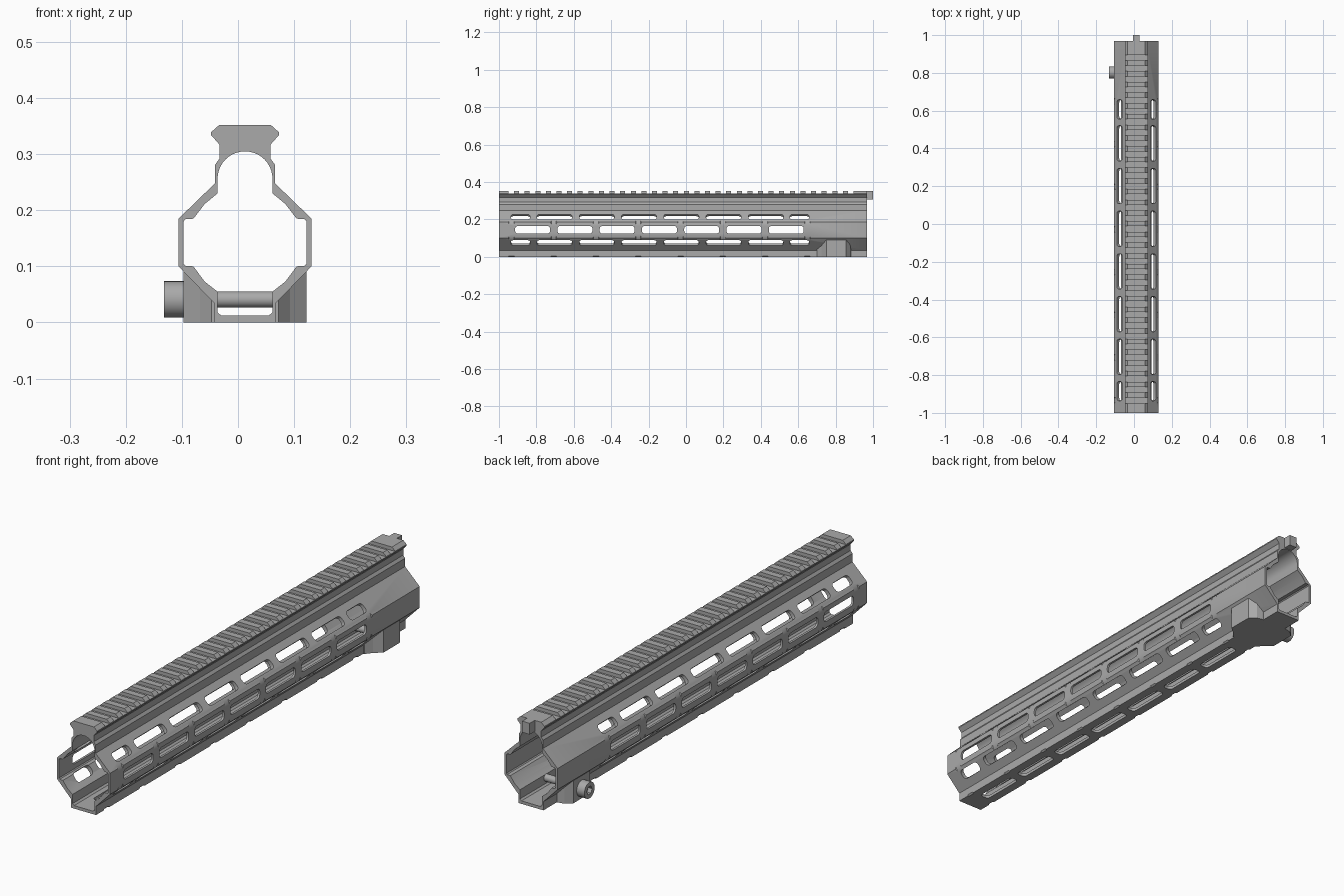
import bpy, bmesh, math
from mathutils import Matrix, Vector

if "Cube" in bpy.data.objects:
    bpy.data.objects.remove(bpy.data.objects["Cube"], do_unlink=True)

CX = 0.0125          # centre line of the tube
PITCH = 0.226        # spacing of the accessory slots
FRONT, REAR = -1.0, 0.968

metal = bpy.data.materials.new("satin grey metal")
metal.use_nodes = True
metal.diffuse_color = (0.4, 0.4, 0.4, 1)
metal.node_tree.nodes["Principled BSDF"].inputs["Base Color"].default_value = (0.4, 0.4, 0.4, 1)


def make_object(name, bm):
    bmesh.ops.recalc_face_normals(bm, faces=bm.faces)
    mesh = bpy.data.meshes.new(name)
    bm.to_mesh(mesh)
    bm.free()
    mesh.materials.append(metal)
    obj = bpy.data.objects.new(name, mesh)
    bpy.context.collection.objects.link(obj)
    return obj


def loft(bm, rings):
    """Skin a list of closed rings and cap both ends."""
    rows = [[bm.verts.new(p) for p in ring] for ring in rings]
    n = len(rows[0])
    for a, b in zip(rows, rows[1:]):
        for i in range(n):
            j = (i + 1) % n
            bm.faces.new((a[i], a[j], b[j], b[i]))
    bm.faces.new(rows[0])
    bm.faces.new(rows[-1][::-1])


def extrude_y(bm, profile, y0, y1):
    loft(bm, [[(x + CX, y, z) for x, z in profile] for y in (y0, y1)])


def mirrored(half):
    return half + [(-x, z) for x, z in reversed(half)]


def slot(bm, x, y, z, angle, length, depth, width=0.04, radius=0.014):
    """Rounded slot prism along y; it cuts along the direction given by angle in xz."""
    out = Vector((math.cos(angle), 0, math.sin(angle)))
    side = Vector((-out.z, 0, out.x))
    pts = []
    for k in range(4):
        sy, sw = ((1, 1), (-1, 1), (-1, -1), (1, -1))[k]
        for s in range(5):
            a = math.pi / 2 * (k + s / 4)
            pts.append((sy * (length / 2 - radius) + radius * math.cos(a),
                        sw * (width / 2 - radius) + radius * math.sin(a)))
    centre = Vector((x + CX, y, z))
    loft(bm, [[centre + out * d + side * w + Vector((0, v, 0)) for v, w in pts]
              for d in (-depth / 2, depth / 2)])


def cut(target, cutter):
    cutter.hide_render = True
    mod = target.modifiers.new("cut", "BOOLEAN")
    mod.operation, mod.solver, mod.object = "DIFFERENCE", "EXACT", cutter
    deps = bpy.context.evaluated_depsgraph_get()
    mesh = bpy.data.meshes.new_from_object(target.evaluated_get(deps))
    target.modifiers.clear()
    target.data = mesh
    bpy.data.objects.remove(cutter, do_unlink=True)


def smooth(obj):
    bpy.ops.object.select_all(action="DESELECT")
    obj.select_set(True)
    bpy.context.view_layer.objects.active = obj
    bpy.ops.object.shade_smooth_by_angle(angle=math.radians(25))


# Tube with the top rail, as one extruded section
outer = [(0.0555, 0), (0.0555, 0.035), (0.1185, 0.1), (0.1185, 0.185), (0.0535, 0.248),
         (0.0535, 0.281), (0.0455, 0.292), (0.0455, 0.317), (0.0605, 0.334),
         (0.0605, 0.339), (0.046, 0.352)]
inner = [(0.042, 0.012), (0.049, 0.018), (0.049, 0.055), (0.072, 0.073), (0.092, 0.1),
         (0.106, 0.101), (0.1095, 0.105), (0.1095, 0.18), (0.106, 0.184), (0.092, 0.185),
         (0.072, 0.211), (0.049, 0.23)]
inner += [(0.049 * math.cos(a), 0.256 + 0.049 * math.sin(a))
          for a in [math.pi * i / 20 for i in range(10)]]
bm = bmesh.new()
extrude_y(bm, mirrored(outer), FRONT, REAR)
handguard = make_object("handguard_tube", bm)
bm = bmesh.new()
extrude_y(bm, mirrored(inner), FRONT - 0.1, REAR + 0.1)
cut(handguard, make_object("bore_cutter", bm))

# Accessory slots on the sides, bottom and all four slanted faces
bm = bmesh.new()
for i in range(7):
    y = -0.82 + PITCH * i
    slot(bm, 0, y, 0.1445, 0, 0.187, 0.4)
    slot(bm, 0, y, 0.005, -math.pi / 2, 0.187, 0.04)
for side in (1, -1):
    for z, tilt in ((0.2135, 1), (0.08, -1)):
        angle = math.pi / 4 * tilt
        if side < 0:
            angle = math.pi - angle
        places = [(-0.885, 0.102), (0.607, 0.102)]
        places += [(-0.703 + PITCH * i, 0.187) for i in range(6)]
        for y, length in places:
            slot(bm, side * 0.083, y, z - 0.006 * tilt, angle, length, 0.06)
cut(handguard, make_object("slot_cutter", bm))

# Small scallops on the long edges, between the slots
bm = bmesh.new()
for i in range(8):
    y = -0.933 + PITCH * i
    for side in (1, -1):
        for x, z, tilt, deep in ((0.1185, 0.185, 22, 0.004), (0.1185, 0.1, -22, 0.004),
                                 (0.0555, 0, -45, 0.004)):
            a = math.radians(tilt)
            out = Vector((side * math.cos(a), 0, math.sin(a)))
            across = Vector((-out.z, 0, out.x))
            base = Vector((x * side + CX, y, z)) - out * deep
            rings = []
            for w in (-0.018, 0.018):
                rings.append([base + across * w + out * d + Vector((0, v, 0))
                              for v, d in ((-0.013, 0), (0.013, 0), (0.026, 0.012), (-0.026, 0.012))])
            loft(bm, rings)
cut(handguard, make_object("scallop_cutter", bm))

# Cross grooves of the top rail
bm = bmesh.new()
for i in range(33):
    y = -0.949 + 0.0567 * i
    extrude_y(bm, [(-0.1, 0.338), (0.1, 0.338), (0.1, 0.4), (-0.1, 0.4)], y, y + 0.03)
cut(handguard, make_object("groove_cutter", bm))
smooth(handguard)

# Tab at the rear end of the rail
bm = bmesh.new()
extrude_y(bm, [(-0.017, 0.307), (0.017, 0.307), (0.017, 0.352), (-0.017, 0.352)], REAR - 0.01, 1.0)
make_object("rear_tab", bm)

# Clamp bosses on both lower corners
for side, label in ((1, "left"), (-1, "right")):
    bm = bmesh.new()
    rings = []
    for y, w in ((0.70, 0.06), (0.725, 0.08), (0.75, 0.11), (0.855, 0.11), (0.877, 0.085), (0.882, 0.06)):
        rings.append([(side * x + CX, y, z)
                      for x, z in ((0.052, 0), (w, 0), (w, w - 0.016), (0.052, 0.033))])
    loft(bm, rings)
    make_object("clamp_boss_" + label, bm)


# Clamp bolt: shank through both bosses, head with a hexagonal socket
def rod(name, x0, x1, radius, sides):
    bm = bmesh.new()
    place = Matrix.Translation(((x0 + x1) / 2, 0.802, 0.041)) @ Matrix.Rotation(math.pi / 2, 4, "Y")
    bmesh.ops.create_cone(bm, cap_ends=True, segments=sides, radius1=radius, radius2=radius,
                          depth=x1 - x0, matrix=place)
    return make_object(name, bm)


smooth(rod("clamp_bolt_shank", -0.1, 0.12, 0.0145, 24))
head = rod("clamp_bolt_head", -0.132, -0.09, 0.0325, 32)
cut(head, rod("socket_cutter", -0.15, -0.115, 0.017, 6))
smooth(head)
